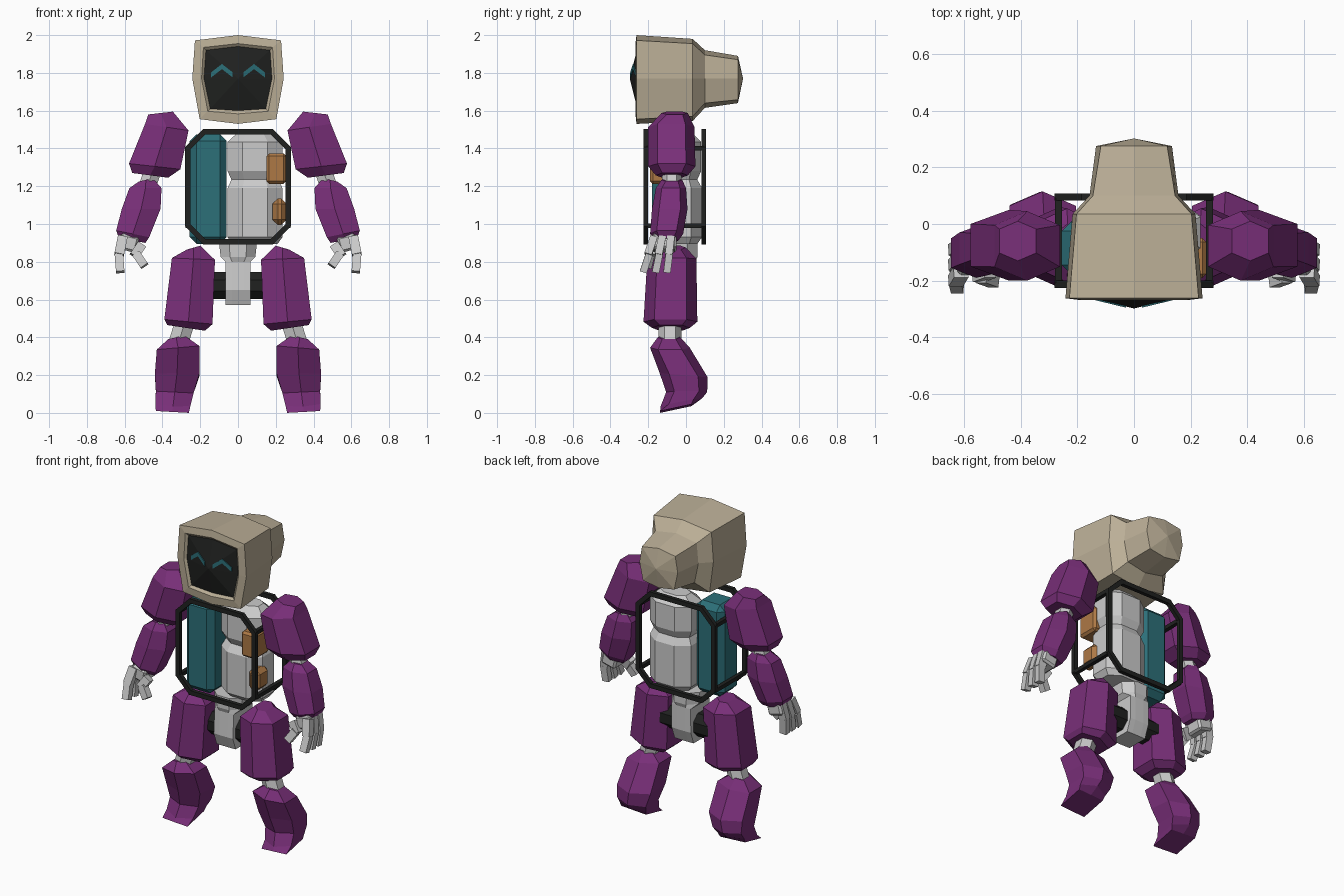
import bpy, bmesh, math
from mathutils import Vector, Matrix

if "Cube" in bpy.data.objects:
    bpy.data.objects.remove(bpy.data.objects["Cube"])


def material(name, rgb):
    m = bpy.data.materials.new(name)
    m.diffuse_color = (*rgb, 1)
    m.use_nodes = True
    m.node_tree.nodes["Principled BSDF"].inputs["Base Color"].default_value = m.diffuse_color
    return m


PURPLE = material("purple", (0.19, 0.028, 0.19))
TEAL = material("teal", (0.025, 0.16, 0.19))
BEIGE = material("beige", (0.50, 0.43, 0.31))
BLACK = material("black", (0.014, 0.015, 0.014))
ORANGE = material("orange", (0.42, 0.19, 0.06))

HEX = [(0, -.6), (.5, -1), (1, -.6), (1, .6), (.5, 1), (0, .6)]
OCT = [(0, -.5), (.27, -1), (.73, -1), (1, -.5), (1, .5), (.73, 1), (.27, 1), (0, .5)]


def finish(name, bm, mat):
    bmesh.ops.recalc_face_normals(bm, faces=bm.faces)
    me = bpy.data.meshes.new(name)
    bm.to_mesh(me)
    bm.free()
    if mat:
        me.materials.append(mat)
    ob = bpy.data.objects.new(name, me)
    bpy.context.collection.objects.link(ob)
    return ob


def bridge(bm, a, b):
    n = len(a)
    for i in range(n):
        bm.faces.new((a[i], a[(i + 1) % n], b[(i + 1) % n], b[i]))


def loft(name, rings, mat=None, s=1, section=HEX):
    """Ring: inner x, z, outer x, z, front y, back y, optional front-to-back z tilt, corner fullness."""
    bm = bmesh.new()
    loops = []
    for xi, zi, xo, zo, yf, yb, *extra in rings:
        dz = extra[0] if extra else 0
        full = extra[1] if len(extra) > 1 else None
        loop = []
        for u, v in section:
            if full and abs(v) < 1:
                v = math.copysign(full, v)
            loop.append(bm.verts.new((s * (xi + (xo - xi) * u),
                                      (yf + yb) / 2 + v * (yb - yf) / 2,
                                      zi + (zo - zi) * u + dz * v)))
        loops.append(loop)
    for a, b in zip(loops, loops[1:]):
        bridge(bm, a, b)
    bm.faces.new(loops[0])
    bm.faces.new(loops[-1])
    return finish(name, bm, mat)


def box(name, center, size, mat=None, rot=(0, 0, 0), bevel=0):
    bm = bmesh.new()
    bmesh.ops.create_cube(bm, size=1)
    bmesh.ops.scale(bm, vec=size, verts=bm.verts)
    ob = finish(name, bm, mat)
    ob.location = center
    ob.rotation_euler = rot
    if bevel:
        m = ob.modifiers.new("bevel", 'BEVEL')
        m.width, m.segments = bevel, 1
    return ob


def rod(name, a, b, r, n=6, mat=None):
    a, b = Vector(a), Vector(b)
    bm = bmesh.new()
    q = (b - a).to_track_quat('Z', 'Y').to_matrix().to_4x4()
    bmesh.ops.create_cone(bm, cap_ends=True, segments=n, radius1=r, radius2=r, depth=(b - a).length,
                          matrix=Matrix.Translation((a + b) / 2) @ q @ Matrix.Rotation(math.pi / n, 4, 'Z'))
    return finish(name, bm, mat)


# Head shell: eight-sided rings running from the recessed lip round to the back
def head_ring(bm, y, wt, wm, wb, ztc, zt, zb, zbc):
    pts = [(0, ztc), (wt, zt), (wm, 1.77), (wb, zb), (0, zbc), (-wb, zb), (-wm, 1.77), (-wt, zt)]
    return [bm.verts.new((x, y, z)) for x, z in pts]


def fan(bm, loop, tip):
    t = bm.verts.new(tip)
    for i in range(8):
        bm.faces.new((loop[i], loop[(i + 1) % 8], t))


LIP = (-.255, .17, .18, .147, 1.94, 1.92, 1.61, 1.60)
bm = bmesh.new()
loops = [head_ring(bm, *r) for r in (
    LIP,
    (-.268, .183, .193, .16, 1.955, 1.935, 1.597, 1.583),
    (-.262, .228, .242, .203, 2.0, 1.972, 1.555, 1.53),
    (.035, .203, .217, .19, 1.98, 1.955, 1.57, 1.545),
    (.10, .145, .157, .13, 1.92, 1.895, 1.64, 1.615),
    (.275, .117, .134, .11, 1.89, 1.87, 1.658, 1.64))]
for a, b in zip(loops, loops[1:]):
    bridge(bm, a, b)
fan(bm, loops[-1], (0, .302, 1.77))
finish("head_shell", bm, BEIGE)

# Bulging face screen
bm = bmesh.new()
fan(bm, head_ring(bm, *LIP), (0, -.298, 1.77))
finish("face_screen", bm, BLACK)

# Chevron eyes laid on the screen
for s in (-1, 1):
    bm = bmesh.new()
    rows = []
    for x, z in ((.028, 1.803), (.085, 1.847), (.142, 1.803)):
        y = -.302 + .043 * x / .178
        rows.append([bm.verts.new((s * x, y + dy, z + dz))
                     for dy, dz in ((0, 0), (0, -.027), (.01, -.027), (.01, 0))])
    for a, b in zip(rows, rows[1:]):
        bridge(bm, a, b)
    bm.faces.new(rows[0])
    bm.faces.new(rows[-1])
    finish("eye", bm, TEAL)


# Torso cage: two chamfered hoops and side bars
def hoop(name, y0, y1):
    bm = bmesh.new()

    def outline(inset, y):
        w, h, c = .28 - inset, .305 - inset, .095 - inset * .59
        pts = [(w, h - c), (w - c, h), (c - w, h), (-w, h - c), (-w, c - h), (c - w, -h), (w - c, -h), (w, c - h)]
        return [bm.verts.new((x, y, 1.197 + z)) for x, z in pts]
    ls = [outline(0, y0), outline(0, y1), outline(.028, y1), outline(.028, y0)]
    for i in range(4):
        bridge(bm, ls[i], ls[(i + 1) % 4])
    finish(name, bm, BLACK)


hoop("front_hoop", -.225, -.2)
hoop("back_hoop", .083, .107)
for s in (-1, 1):
    for z in (1.40, .99):
        box("cage_bar", (s * .266, -.058, z), (.024, .3, .024), BLACK)

# Torso contents
box("side_tank", (-.158, -.085, 1.185), (.195, .19, .58), TEAL, bevel=.035)
loft("torso_core", [
    (0, 1.485, .18, 1.485, -.08, .03), (-.055, 1.435, .235, 1.435, -.14, .08),
    (-.055, 1.28, .235, 1.28, -.14, .08), (-.035, 1.235, .215, 1.235, -.115, .06),
    (-.055, 1.19, .235, 1.19, -.145, .085), (-.055, .93, .235, .93, -.145, .085),
    (-.03, .895, .21, .895, -.11, .06)], section=OCT)
box("upper_module", (.203, -.12, 1.293), (.105, .14, .16), ORANGE, bevel=.014)
box("lower_module", (.22, -.11, 1.065), (.075, .13, .14), ORANGE, bevel=.028)

# Pelvis and hip axle
loft("pelvis", [
    (-.1, .9, .1, .9, -.15, .06), (-.092, .825, .092, .825, -.15, .06),
    (-.067, .8, .067, .8, -.14, .05, 0, .98), (-.067, .65, .067, .65, -.15, .05, 0, .98),
    (-.067, .572, .067, .572, -.12, .02, 0, .98)], section=OCT)
rod("hip_axle", (-.17, -.05, .675), (.17, -.05, .675), .078, 8, BLACK)

# Limbs, both sides
for s in (1, -1):
    loft("upper_arm", [
        (.345, 1.595, .475, 1.58, -.13, .01), (.262, 1.495, .492, 1.53, -.2, .045),
        (.305, 1.29, .577, 1.32, -.2, .05), (.37, 1.245, .56, 1.27, -.16, .01)], PURPLE, s)
    loft("forearm", [
        (.45, 1.242, .525, 1.225, -.13, -.02), (.405, 1.19, .575, 1.19, -.16, 0),
        (.41, 1.08, .615, 1.08, -.18, .008), (.47, .93, .645, .965, -.19, -.015),
        (.49, .9, .63, .925, -.165, -.04)], PURPLE, s)
    loft("thigh", [
        (.20, .885, .27, .865, -.14, 0), (.122, .81, .35, .82, -.205, .055),
        (.135, .47, .39, .495, -.225, .06), (.175, .435, .375, .465, -.18, .02)], PURPLE, s)
    loft("shin", [
        (.285, .41, .37, .39, -.15, -.03), (.205, .355, .43, .335, -.19, .02),
        (.205, .2, .44, .2, -.14, .115, -.012), (.235, .105, .435, .115, -.105, .112),
        (.252, .05, .437, .06, -.135, .085, .022), (.26, .018, .435, .028, -.137, .03, .018, .99)], PURPLE, s)
    rod("elbow", (s * .445, -.075, 1.30), (s * .49, -.075, 1.17), .052)
    rod("knee", (s * .275, -.085, .50), (s * .325, -.085, .34), .06)

    # Hand: palm, three jointed fingers and a thumb
    box("palm", (s * .58, -.115, .9), (.1, .13, .085), rot=(0, s * -.25, 0), bevel=.012)
    for y, lean in ((-.185, -.32), (-.135, -.2), (-.085, -.12)):
        box("finger_base", (s * .62, y, .885), (.052, .04, .1), rot=(lean, s * -.2, 0))
        box("finger_tip", (s * .627, y + lean * .08, .793), (.045, .038, .1), rot=(lean, s * .08, 0))
    box("thumb_base", (s * .53, -.175, .86), (.05, .045, .075), rot=(-.2, s * -.6, 0))
    box("thumb_tip", (s * .517, -.195, .81), (.045, .042, .08), rot=(-.2, s * .6, 0))
